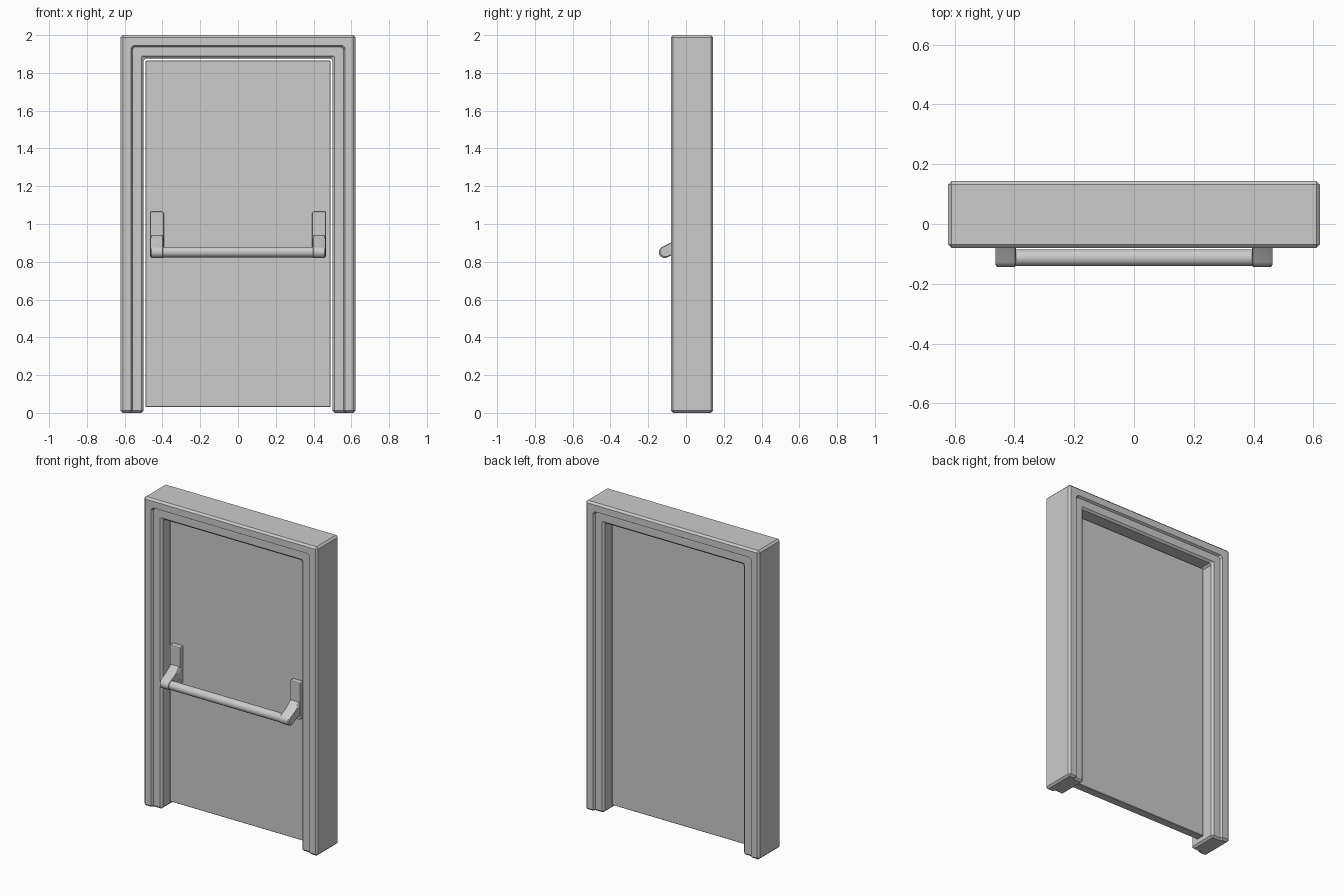
import bpy, bmesh, math
from mathutils import Vector

if "Cube" in bpy.data.objects:
    bpy.data.objects.remove(bpy.data.objects["Cube"])


def finish(name, bm, bevel=0.0, segments=1, smooth=False):
    bmesh.ops.recalc_face_normals(bm, faces=bm.faces)
    mesh = bpy.data.meshes.new(name)
    bm.to_mesh(mesh)
    bm.free()
    ob = bpy.data.objects.new(name, mesh)
    bpy.context.collection.objects.link(ob)
    if bevel:
        mod = ob.modifiers.new("edge_bevel", 'BEVEL')
        mod.width = bevel
        mod.segments = segments
        mod.limit_method = 'ANGLE'
        mod.angle_limit = math.radians(75)
    if smooth:
        bpy.context.view_layer.objects.active = ob
        ob.select_set(True)
        bpy.ops.object.shade_smooth_by_angle(angle=math.radians(35))
        ob.select_set(False)
    return ob


def box(name, lo, hi, bevel=0.0, segments=1):
    bm = bmesh.new()
    bmesh.ops.create_cube(bm, size=1)
    for v in bm.verts:
        v.co = Vector([(a + b) / 2 + c * (b - a) for a, b, c in zip(lo, hi, v.co)])
    return finish(name, bm, bevel, segments)


def loft(bm, rings):
    """Skin closed vertex rings and cap both ends."""
    rings = [[bm.verts.new(p) for p in r] for r in rings]
    n = len(rings[0])
    for a, b in zip(rings, rings[1:]):
        for i in range(n):
            j = (i + 1) % n
            bm.faces.new((a[i], a[j], b[j], b[i]))
    bm.faces.new(rings[0])
    bm.faces.new(rings[-1])


# Door frame: stepped jamb profile (inset from outer edge, depth), mitred round three sides
F, B = -0.08, 0.144
profile = [(0, F), (0.055, F), (0.063, F + 0.014), (0.123, F + 0.014),
           (0.123, B - 0.014), (0.063, B - 0.014), (0.055, B), (0, B)]
W, H = 0.622, 2.0
bm = bmesh.new()
loft(bm, [[(-W + d, y, 0) for d, y in profile],
          [(-W + d, y, H - d) for d, y in profile],
          [(W - d, y, H - d) for d, y in profile],
          [(W - d, y, 0) for d, y in profile]])
finish("door_frame", bm, bevel=0.012)

# Door leaf
box("door_leaf", (-0.49, 0.003, 0.03), (0.49, 0.058, 1.865), bevel=0.003)

# Push bar tube
BY, BZ = -0.113, 0.851
bm = bmesh.new()
ring = [(BY + 0.028 * math.cos(t), BZ + 0.028 * math.sin(t))
        for t in (2 * math.pi * i / 32 for i in range(32))]
loft(bm, [[(x, y, z) for y, z in ring] for x in (-0.42, 0.42)])
finish("push_bar", bm, smooth=True)

# Brackets: mounting plate plus a sloping arm with a rounded end
for side, s in (("left", -1), ("right", 1)):
    x0, x1 = sorted((s * 0.393, s * 0.466))
    box("bracket_plate_" + side, (x0, -0.033, 0.825), (x1, 0.005, 1.065), 0.006, 2)

    arm = [(-0.025, 0.942), (-0.035, 0.94), (-0.072, 0.905)]
    for i in range(15):
        t = math.radians(118 + 180 * i / 14)
        arm.append((BY + 0.031 * math.cos(t), BZ + 0.031 * math.sin(t)))
    arm += [(-0.035, 0.858), (-0.025, 0.862)]

    # end faces shrink slightly to give a soft rim
    cy, cz = -0.09, 0.868
    rings = []
    for x, k in ((0.395, 0.88), (0.399, 1), (0.458, 1), (0.464, 0.86)):
        rings.append([(s * x, cy + (y - cy) * (k if y < -0.05 else 1),
                       cz + (z - cz) * k) for y, z in arm])
    bm = bmesh.new()
    loft(bm, rings)
    finish("bracket_arm_" + side, bm, smooth=True)
